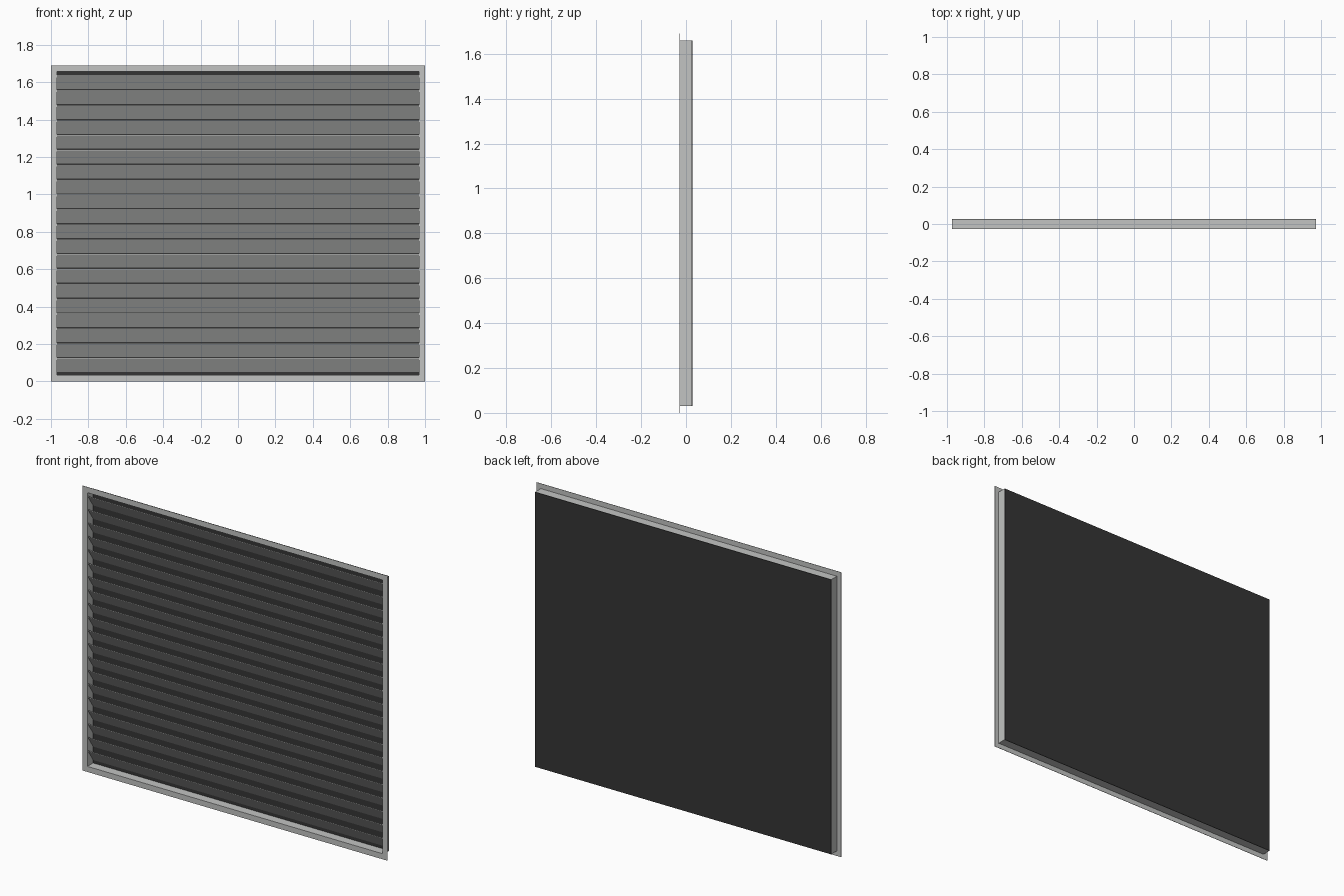
import bpy, bmesh

if "Cube" in bpy.data.objects:
    bpy.data.objects.remove(bpy.data.objects["Cube"])

W, H = 1.0, 1.69          # flange half width, full height
BX, Z0, Z1 = 0.972, 0.03, 1.66   # sleeve outer limits
YF, YB = -0.028, 0.028    # front and back
T = 0.003                 # sheet thickness


def material(name, rgb):
    m = bpy.data.materials.new(name)
    m.diffuse_color = (*rgb, 1)
    m.use_nodes = True
    m.node_tree.nodes["Principled BSDF"].inputs["Base Color"].default_value = m.diffuse_color
    return m


grey = material("light grey metal", (0.54, 0.55, 0.54))
dark = material("dark backing", (0.036, 0.036, 0.036))


def finish(name, bm, mat):
    bmesh.ops.recalc_face_normals(bm, faces=bm.faces)
    me = bpy.data.meshes.new(name)
    bm.to_mesh(me)
    bm.free()
    me.materials.append(mat)
    ob = bpy.data.objects.new(name, me)
    bpy.context.collection.objects.link(ob)
    return ob


def extrude(bm, points, vec):
    face = bm.faces.new([bm.verts.new(p) for p in points])
    new = bmesh.ops.extrude_face_region(bm, geom=[face])["geom"]
    bmesh.ops.translate(bm, vec=vec, verts=[v for v in new if isinstance(v, bmesh.types.BMVert)])


def ring(name, outer, inner, y0, y1, mat):
    """Rectangular frame; outer and inner are (half width, bottom, top)."""
    bm = bmesh.new()
    loops = []
    for (x, a, b), y in ((outer, y0), (inner, y0), (inner, y1), (outer, y1)):
        loops.append([bm.verts.new((px, y, pz)) for px, pz in ((-x, a), (x, a), (x, b), (-x, b))])
    for k in range(4):
        p, q = loops[k], loops[(k + 1) % 4]
        for i in range(4):
            j = (i + 1) % 4
            bm.faces.new((p[i], p[j], q[j], q[i]))
    return finish(name, bm, mat)


# Flat front flange and the sleeve behind it
inner = (BX - T, Z0 + T, Z1 - T)
ring("front_flange", (W, 0, H), inner, YF, YF + 0.002, grey)
ring("sleeve", (BX, Z0, Z1), inner, YF + 0.002, YB - T, grey)

# Dark backing panel
bm = bmesh.new()
extrude(bm, [(-BX, YB, Z0), (BX, YB, Z0), (BX, YB, Z1), (-BX, YB, Z1)], (0, -T, 0))
finish("back_panel", bm, dark)

# Twenty sloping slats, front edge high and back edge low
N, TOP, PITCH, DROP = 20, 1.637, 0.0795, 0.075
SX, SF, SB = 0.967, -0.025, 0.0235
bm = bmesh.new()
profile = [(SF, TOP), (SF, TOP - 0.004), (SB, TOP - DROP), (SB, TOP - DROP + 0.004)]
extrude(bm, [(-SX, y, z) for y, z in profile], (2 * SX, 0, 0))
slats = finish("louver_slats", bm, grey)
arr = slats.modifiers.new("repeat", "ARRAY")
arr.count = N
arr.use_relative_offset = False
arr.use_constant_offset = True
arr.constant_offset_displace = (0, 0, -PITCH)
